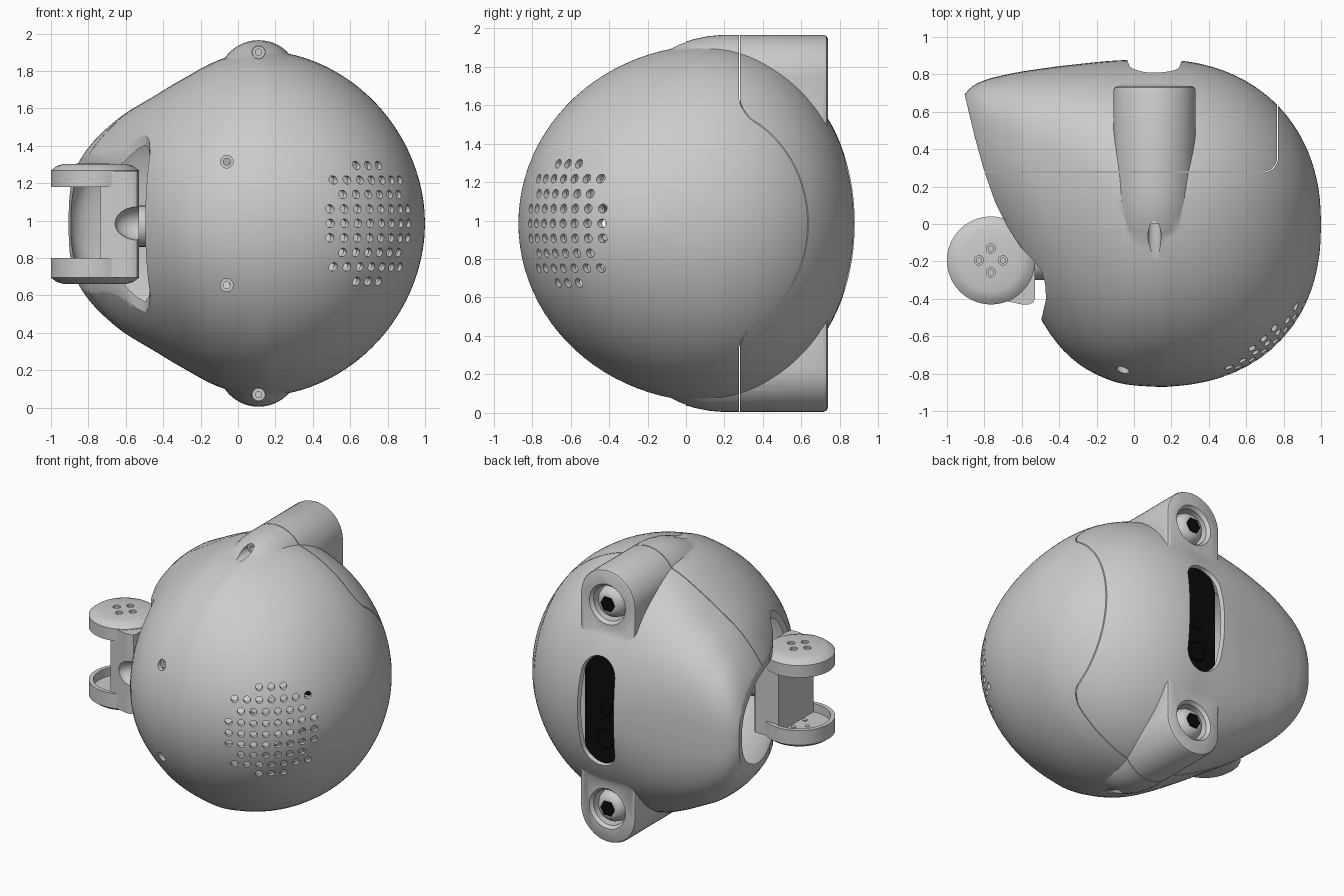
import bpy, bmesh, math
from mathutils import Vector

if "Cube" in bpy.data.objects:
    bpy.data.objects.remove(bpy.data.objects["Cube"])

C = 0.985   # height of the horizontal symmetry plane
EX = 0.11   # x of the shell centre line


def make(name, rings, closed=False):
    """Skin a list of equal-sized point rings; cap the ends unless closed."""
    bm = bmesh.new()
    vs = [[bm.verts.new(p) for p in r] for r in rings]
    n, m = len(rings[0]), len(rings)
    for i in range(m if closed else m - 1):
        a, b = vs[i], vs[(i + 1) % m]
        for j in range(n):
            k = (j + 1) % n
            bm.faces.new((a[j], a[k], b[k], b[j]))
    if not closed:
        bm.faces.new(vs[0])
        bm.faces.new(vs[-1])
    bmesh.ops.recalc_face_normals(bm, faces=bm.faces[:])
    me = bpy.data.meshes.new(name)
    bm.to_mesh(me)
    bm.free()
    ob = bpy.data.objects.new(name, me)
    bpy.context.collection.objects.link(ob)
    return ob


def lathe(name, profile, origin, axis, seg=32, closed=False):
    """Revolve (radius, distance) points about an axis through origin."""
    q, o = Vector(axis).to_track_quat('Z', 'Y'), Vector(origin)
    ring = lambda r, t: [o + q @ Vector((r * math.cos(2 * math.pi * j / seg), r * math.sin(2 * math.pi * j / seg), t))
                         for j in range(seg)]
    return make(name, [ring(r, t) for r, t in profile], closed)


def prism(name, pts, z0=-1, z1=3):
    return make(name, [[(x, y, z) for x, y in pts] for z in (z0, z1)])


def activate(ob):
    bpy.ops.object.select_all(action='DESELECT')
    ob.select_set(True)
    bpy.context.view_layer.objects.active = ob


def boolean(ob, other, op='DIFFERENCE'):
    m = ob.modifiers.new('b', 'BOOLEAN')
    m.operation, m.object, m.solver = op, other, 'EXACT'
    activate(ob)
    bpy.ops.object.modifier_apply(modifier=m.name)
    bpy.data.objects.remove(other)


def join(obs, name):
    activate(obs[0])
    for o in obs:
        o.select_set(True)
    bpy.ops.object.join()
    obs[0].name = name
    return obs[0]


def paint(ob, mat):
    ob.data.materials.append(mat)


black = bpy.data.materials.new('black')
black.diffuse_color = (0.003, 0.003, 0.003, 1)
black.use_nodes = True
black.node_tree.nodes["Principled BSDF"].inputs["Base Color"].default_value = black.diffuse_color

# Shell body: egg-shaped stations along x (x, half height, front y, back y, y of the crest)
st = [(-.93, .004, .54, .56, .55), (-.92, .11, .38, .65, .55), (-.9, .21, .27, .70, .53), (-.85, .33, .11, .745, .51),
      (-.78, .43, -.02, .775, .48), (-.7, .51, -.14, .795, .43), (-.6, .59, -.32, .815, .38),
      (-.45, .68, -.585, .837, .31), (-.3, .77, -.745, .855, .24), (-.1, .875, -.845, .874, .16)]
for k in range(13):
    t = min(math.sin(k * math.pi / 24), 0.99999)
    e = math.sqrt(1 - t * t)
    st.append((EX + .89 * t, .925 * (1 - t ** 1.94) ** (1 / 1.94), -.87 * (1 - t ** 2.27) ** (1 / 2.27),
               .88 * (1 - t ** 2.2) ** (1 / 2.2), .13 * e))
st = [Vector(s) for s in st]
path = []
for i in range(len(st) - 1):
    p0, p1, p2, p3 = st[max(i - 1, 0)], st[i], st[i + 1], st[min(i + 2, len(st) - 1)]
    for u in (0, .25, .5, .75):
        path.append(p1 + (p2 - p0) * u / 2 + (p0 * 2 - p1 * 5 + p2 * 4 - p3) * u * u / 2
                    + (p1 * 3 - p0 - p2 * 3 + p3) * u ** 3 / 2)
path.append(st[-1])
N = 96
rings = []
for x, h, yf, yb, yc in path:
    ring = []
    f = min(max((EX - x) / .7, 0), 1)
    power = 2 / (2 + .65 * f * f * (3 - 2 * f))     # back half gets squarer towards the narrow end
    for j in range(N):
        c, s = math.cos(2 * math.pi * j / N), math.sin(2 * math.pi * j / N)
        if c > 1e-6:
            c, s = c ** power, math.copysign(abs(s) ** power, s)
        ring.append((x, yc + c * ((yb - yc) if c > 0 else (yc - yf)), C + max(h, .003) * s))
    rings.append(ring)
shell = make('front_shell', rings)
sol = shell.modifiers.new('s', 'SOLIDIFY')
sol.thickness, sol.offset = .028, -1
activate(shell)
bpy.ops.object.modifier_apply(modifier=sol.name)

# Side opening for the neck joint
boolean(shell, prism('opening', [(-2, .72), (-.91, .71), (-.85, .46), (-.8, .28), (-.74, .11), (-.68, -.01), (-.61, -.12),
                                 (-.54, -.19), (-.495, -.25), (-.475, -.32), (-.47, -.40), (-.5, -.53), (-.6, -.8), (-2, -.8)]))

# Upper and lower lens housings with socket and screw hole
for s in (1, -1):
    rr = []
    for y, dz, inset in ((.737, 0, .02), (.730, 0, .006), (.715, 0, 0), (.19, 0, 0), (.12, .006, 0), (.04, .022, 0),
                         (-.04, .05, 0), (-.12, .09, 0), (-.2, .18, 0)):
        r = .22 - inset
        sec = [(EX + r * math.cos(math.pi * j / 24), .76 - dz + r * math.sin(math.pi * j / 24)) for j in range(25)]
        sec += [(EX - r, .42), (EX + r, .42)]
        rr.append([(x, y, C + s * z) for x, z in sec])
    boolean(shell, make('housing', rr), 'UNION')
    eye = (EX, 0, C + s * .735)
    boolean(shell, lathe('socket', [(.125, .62), (.125, .715), (.15, .745), (.15, .9)], eye, (0, 1, 0), 40))
    boolean(shell, lathe('hole', [(.035, -.4), (.035, .05)], (EX, 0, C + s * .915), (0, 1, 0), 24))
    boolean(shell, lathe('hole', [(.034, -1), (.034, -.6)], (-.06, 0, C + s * .33), (0, 1, 0), 24))
    tag = 'upper' if s > 0 else 'lower'
    lathe(tag + '_lens', [(.118, .60), (.116, .65), (.105, .69), (.085, .718), (.06, .732), (.05, .732), (.05, .65)],
          eye, (0, 1, 0), 40)
    paint(lathe(tag + '_pupil', [(.056, .64), (.056, .738)], eye, (0, 1, 0), 6), black)
    lathe(tag + '_housing_screw', [(.034, .0), (.034, .06), (.017, .06), (.017, .0)],
          (EX, 0, C + s * .915), (0, 1, 0), 24, True)
    lathe(tag + '_front_screw', [(.045, -.735), (.045, -.5), (.018, -.5), (.018, -.735)],
          (-.06, 0, C + s * .33), (0, 1, 0), 24, True)

# Sensor window in the back, with its dark panel
def pill(r, y):
    out = []
    for j in range(32):
        a = 2 * math.pi * (j + .5) / 32
        out.append((EX + r * math.cos(a), y, C + math.copysign(.27, math.sin(a)) + r * math.sin(a)))
    return out


boolean(shell, make('window', [pill(.115, .6), pill(.115, .79), pill(.15, .885), pill(.15, 1.1)]))
paint(make('sensor_panel', [pill(.165, .70), pill(.165, .755)]), black)
for i, (dz, r) in enumerate(((-.01, .045), (-.22, .07))):
    paint(lathe('sensor_%d' % i, [(r, .74), (r, .762), (r - .008, .768)], (EX - .01, 0, C + dz), (0, 1, 0)), black)

# Speaker grille holes
n, u = Vector((.632, -.775, 0)), Vector((.775, .632, 0))
holes = []
for row, cnt in enumerate((3, 7, 6, 8, 8, 8, 6, 7, 3)):
    for i in range(cnt):
        p = Vector((.72, -.645, C + (row - 4) * .0775)) + u * (i - (cnt - 1) / 2) * .08
        holes.append(lathe('hole', [(.023, -.28), (.023, .2)], p, n, 14))
boolean(shell, join(holes, 'grille'))

# Split into front and back shells along the seam
back = shell.copy()
back.data = shell.data.copy()
back.name = 'back_shell'
bpy.context.collection.objects.link(back)


def region(g):
    arc = [(.69 + (.08 - g) * math.sin(a), .355 - (.08 - g) * math.cos(a)) for a in [i * math.pi / 16 for i in range(9)]]
    return prism('region', [(-2, .275 + g)] + arc + [(.77 - g, 2), (-2, 2)])


boolean(shell, region(0))
boolean(back, region(.005), 'INTERSECT')

# Neck joint: two round cheeks, block and shaft
J = (-.765, -.195, 0)
top = lathe('joint_upper_disc', [(.05, 1.305), (.17, 1.303), (.205, 1.292), (.235, 1.268), (.235, 1.18), (.05, 1.18)], J, (0, 0, 1), 64)
lower = lathe('joint_lower_cup', [(.05, .66), (.17, .662), (.205, .672), (.235, .695), (.235, .80), (.205, .80),
                                  (.205, .74), (.05, .74)], J, (0, 0, 1), 64)
for ob, z0, z1, zs in ((top, 1.27, 1.4, 1.25), (lower, .5, .70, .70)):
    for k in range(4):
        a = k * math.pi / 2
        p = (J[0] + .064 * math.cos(a), J[1] + .064 * math.sin(a), 0)
        boolean(ob, lathe('h', [(.025, z0), (.025, z1)], p, (0, 0, 1), 20))
        nm = 'upper' if ob is top else 'lower'
        lathe('%s_disc_screw_%d' % (nm, k), [(.016, zs), (.016, zs + .045)], p, (0, 0, 1), 16)
block = prism('joint_block', [(-.735, -.40), (-.60, -.43), (-.56, -.43), (-.54, -.42), (-.53, -.40), (-.53, -.02),
                              (-.55, 0), (-.735, 0)], .695, 1.265)
scoop = lathe('scoop', [(.001, -.1)] + [(.1 * math.sin(i * math.pi / 12), -.1 * math.cos(i * math.pi / 12))
                                        for i in range(1, 12)] + [(.001, .1)], (0, 0, 0), (0, 1, 0), 24)
scoop.location, scoop.scale = (-.53, -.43, C), (1.3, .9, .9)
bpy.context.view_layer.update()
boolean(block, scoop)
lathe('joint_shaft', [(.11, -.55), (.11, -.40)], (0, -.19, .97), (1, 0, 0))

# Smooth shading with crisp edges
for ob in bpy.context.scene.objects:
    activate(ob)
    bpy.ops.object.shade_smooth_by_angle(angle=math.radians(32))
